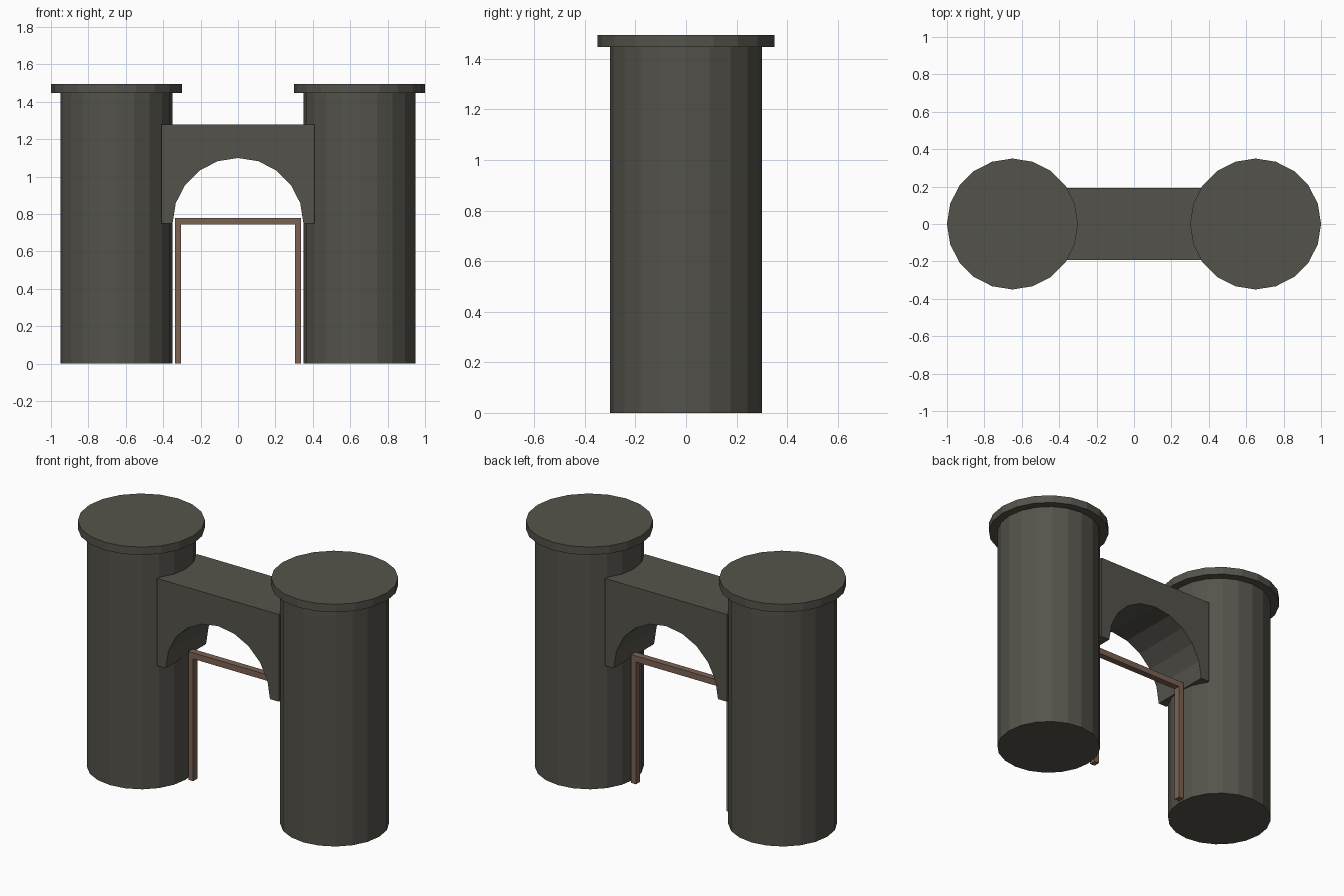
import bpy, bmesh, math

if "Cube" in bpy.data.objects:
    bpy.data.objects.remove(bpy.data.objects["Cube"])


def material(name, rgb):
    m = bpy.data.materials.new(name)
    m.use_nodes = True
    m.diffuse_color = (*rgb, 1)
    m.node_tree.nodes["Principled BSDF"].inputs["Base Color"].default_value = (*rgb, 1)
    return m


stone = material("dark_stone", (0.09, 0.086, 0.07))
wood = material("brown_wood", (0.2, 0.125, 0.087))


def prism(name, profile, depth, mat, upright=False):
    """Extrude a closed outline: upward from z, or along y when upright."""
    start, end = depth
    bm = bmesh.new()
    place = (lambda a, b: (a, start, b)) if upright else (lambda a, b: (a, b, start))
    face = bm.faces.new([bm.verts.new(place(a, b)) for a, b in profile])
    top = bmesh.ops.extrude_face_region(bm, geom=[face])
    verts = [g for g in top["geom"] if isinstance(g, bmesh.types.BMVert)]
    shift = (0, end - start, 0) if upright else (0, 0, end - start)
    bmesh.ops.translate(bm, verts=verts, vec=shift)
    bmesh.ops.recalc_face_normals(bm, faces=bm.faces)
    mesh = bpy.data.meshes.new(name)
    bm.to_mesh(mesh)
    bm.free()
    mesh.materials.append(mat)
    obj = bpy.data.objects.new(name, mesh)
    bpy.context.collection.objects.link(obj)
    return obj


def circle(cx, cy, r, first, last, sides=20):
    step = 2 * math.pi / sides
    return [(cx + r * math.cos(i * step), cy + r * math.sin(i * step))
            for i in range(first, last)]


def rect(x0, x1, y0, y1):
    return [(x0, y0), (x1, y0), (x1, y1), (x0, y1)]


# Round towers with flat caps, and door posts
for side, s in (("left", 1), ("right", -1)):
    prism(side + "_tower", circle(s * 0.65, 0, 0.30, 0, 20), (0, 1.45), stone)
    prism(side + "_tower_cap", circle(s * 0.65, 0, 0.35, 0, 20), (1.447, 1.495), stone)
    prism(side + "_door_post", rect(*sorted((s * 0.305, s * 0.338)), 0.005, 0.045),
          (0, 0.743), wood)

# Door lintel
prism("door_lintel", rect(-0.338, 0.338, 0.005, 0.045), (0.743, 0.78), wood)

# Arched bridge between the towers
spring, half = 0.75, 0.41
outline = circle(0, spring, 0.35, 0, 11)
outline += [(-half, spring), (-half, 1.28), (half, 1.28), (half, spring)]
prism("arch_bridge", outline, (-0.193, 0.193), stone, upright=True)
